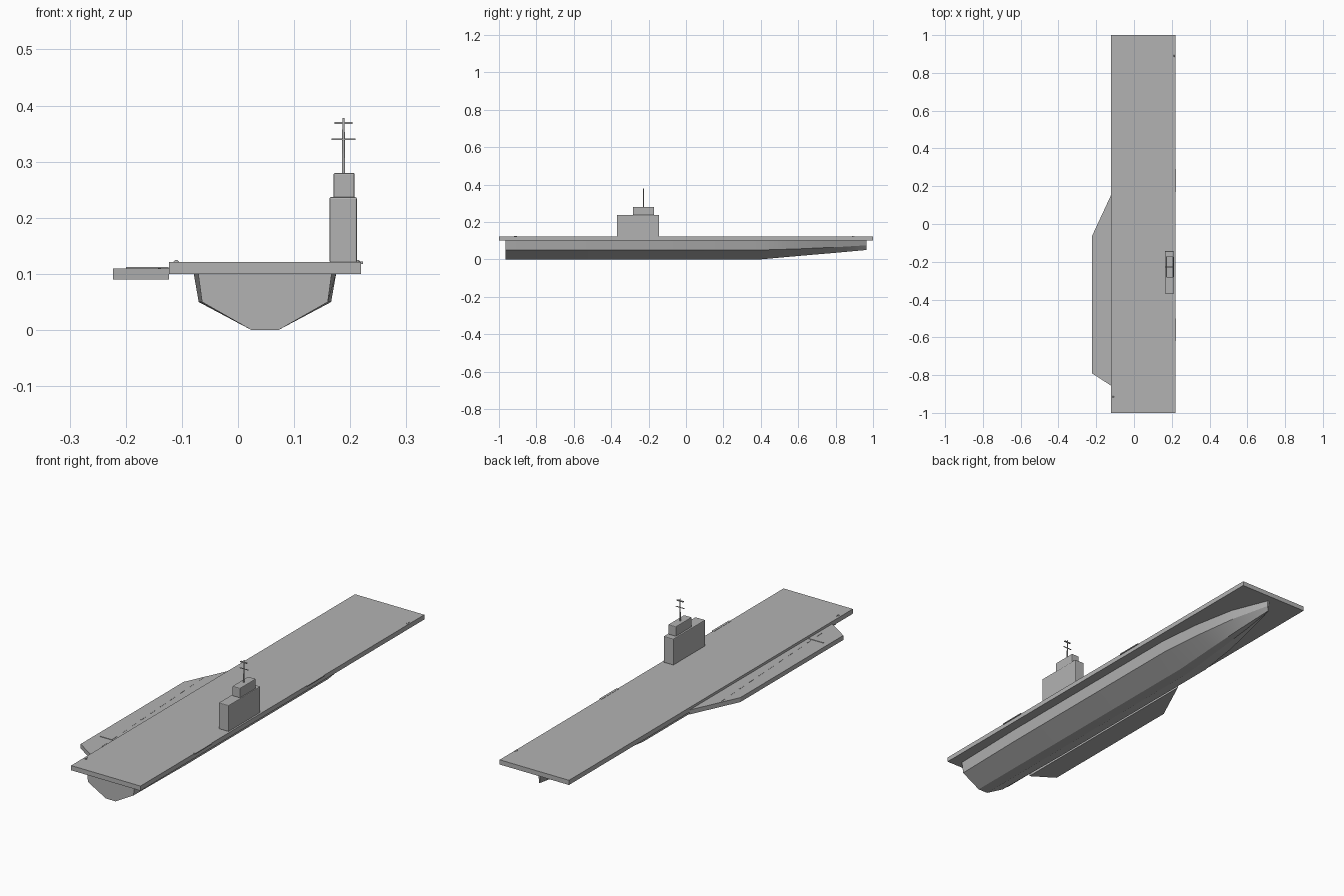
import bpy, bmesh, math

if "Cube" in bpy.data.objects:
    bpy.data.objects.remove(bpy.data.objects["Cube"])

grey = bpy.data.materials.new("ship grey")
grey.diffuse_color = (0.45, 0.45, 0.45, 1)
grey.use_nodes = True
grey.node_tree.nodes["Principled BSDF"].inputs["Base Color"].default_value = grey.diffuse_color


def finish(name, bm):
    bmesh.ops.recalc_face_normals(bm, faces=bm.faces)
    me = bpy.data.meshes.new(name)
    bm.to_mesh(me)
    bm.free()
    me.materials.append(grey)
    ob = bpy.data.objects.new(name, me)
    bpy.context.collection.objects.link(ob)
    return ob


def box(name, x0, x1, y0, y1, z0, z1, bevel=0, turn=0):
    bm = bmesh.new()
    bmesh.ops.create_cube(bm, size=1)
    for v in bm.verts:
        v.co.x *= x1 - x0
        v.co.y *= y1 - y0
        v.co.z *= z1 - z0
    ob = finish(name, bm)
    ob.location = ((x0 + x1) / 2, (y0 + y1) / 2, (z0 + z1) / 2)
    ob.rotation_euler.z = turn
    if bevel:
        m = ob.modifiers.new("soft edges", 'BEVEL')
        m.width, m.segments = bevel, 2
    return ob


def prism(name, outline, z0, z1):
    bm = bmesh.new()
    face = bm.faces.new([bm.verts.new((x, y, z0)) for x, y in outline])
    ext = bmesh.ops.extrude_face_region(bm, geom=[face])
    for v in ext["geom"]:
        if isinstance(v, bmesh.types.BMVert):
            v.co.z = z1
    return finish(name, bm)


# Hull lofted through stations: y, keel z, chine z, half widths at keel, chine, top
CX = 0.048
stations = [
    (-0.965, 0.000, 0.050, 0.024, 0.112, 0.119),
    (-0.60, 0.000, 0.050, 0.024, 0.118, 0.127),
    (0.40, 0.000, 0.050, 0.024, 0.118, 0.127),
    (0.60, 0.018, 0.056, 0.019, 0.094, 0.108),
    (0.80, 0.035, 0.065, 0.012, 0.056, 0.070),
    (0.965, 0.050, 0.075, 0.002, 0.003, 0.004),
]
bm = bmesh.new()
rings = []
for y, kz, cz, k, c, t in stations:
    half = [(k, kz), (c, cz), (t, 0.101)]
    pts = half + [(-x, z) for x, z in reversed(half)]
    rings.append([bm.verts.new((CX + x, y, z)) for x, z in pts])
for a, b in zip(rings, rings[1:]):
    for i in range(6):
        j = (i + 1) % 6
        bm.faces.new((a[i], a[j], b[j], b[i]))
bm.faces.new(rings[0])
bm.faces.new(rings[-1])
hull = finish("hull", bm)
bpy.context.view_layer.objects.active = hull
hull.select_set(True)
bpy.ops.object.shade_smooth_by_angle(angle=math.radians(25))

# Flight deck and the lower angled landing deck
box("flight_deck", -0.123, 0.219, -1, 1, 0.10, 0.121)
prism("angled_deck", [(-0.123, -0.855), (-0.223, -0.79),
                      (-0.223, -0.065), (-0.123, 0.15)], 0.09, 0.11)

# Deck-edge elevators
for i, y in enumerate((-0.56, 0.23)):
    box(f"elevator_{i}", 0.213, 0.223, y - 0.06, y + 0.06, 0.118, 0.122)

# Landing centre line and arresting wire
x0, y0, x1, y1 = -0.18, 0.0, -0.14, -0.74
for i in range(11):
    t = i / 10
    x, y = x0 + (x1 - x0) * t, y0 + (y1 - y0) * t
    box(f"line_dash_{i}", x - .0015, x + .0015, y - .018, y + .018,
        0.109, 0.111, turn=math.atan2(x1 - x0, y0 - y1))
box("arresting_wire", -0.20, -0.124, -0.687, -0.683, 0.109, 0.112)

# Island tower with bridge
box("island", 0.163, 0.212, -0.369, -0.144, 0.12, 0.237, bevel=0.003)
box("bridge", 0.170, 0.208, -0.283, -0.171, 0.236, 0.28, bevel=0.003)

# Mast with yard and radar bar
bm = bmesh.new()
bmesh.ops.create_cone(bm, cap_ends=True, segments=12, radius1=0.003,
                      radius2=0.002, depth=0.1)
finish("mast", bm).location = (0.188, -0.227, 0.328)
box("mast_yard", 0.167, 0.209, -0.229, -0.225, 0.339, 0.341)
box("radar_bar", 0.172, 0.204, -0.230, -0.224, 0.367, 0.371)

# Small gun domes at deck corners
for i, (x, y) in enumerate(((-0.110, -0.915), (0.213, 0.89))):
    bm = bmesh.new()
    bmesh.ops.create_uvsphere(bm, u_segments=12, v_segments=6, radius=0.005)
    finish(f"gun_dome_{i}", bm).location = (x, y, 0.12)
    box(f"gun_barrel_{i}", x - .001, x + .001, y, y + 0.012, 0.122, 0.124)
